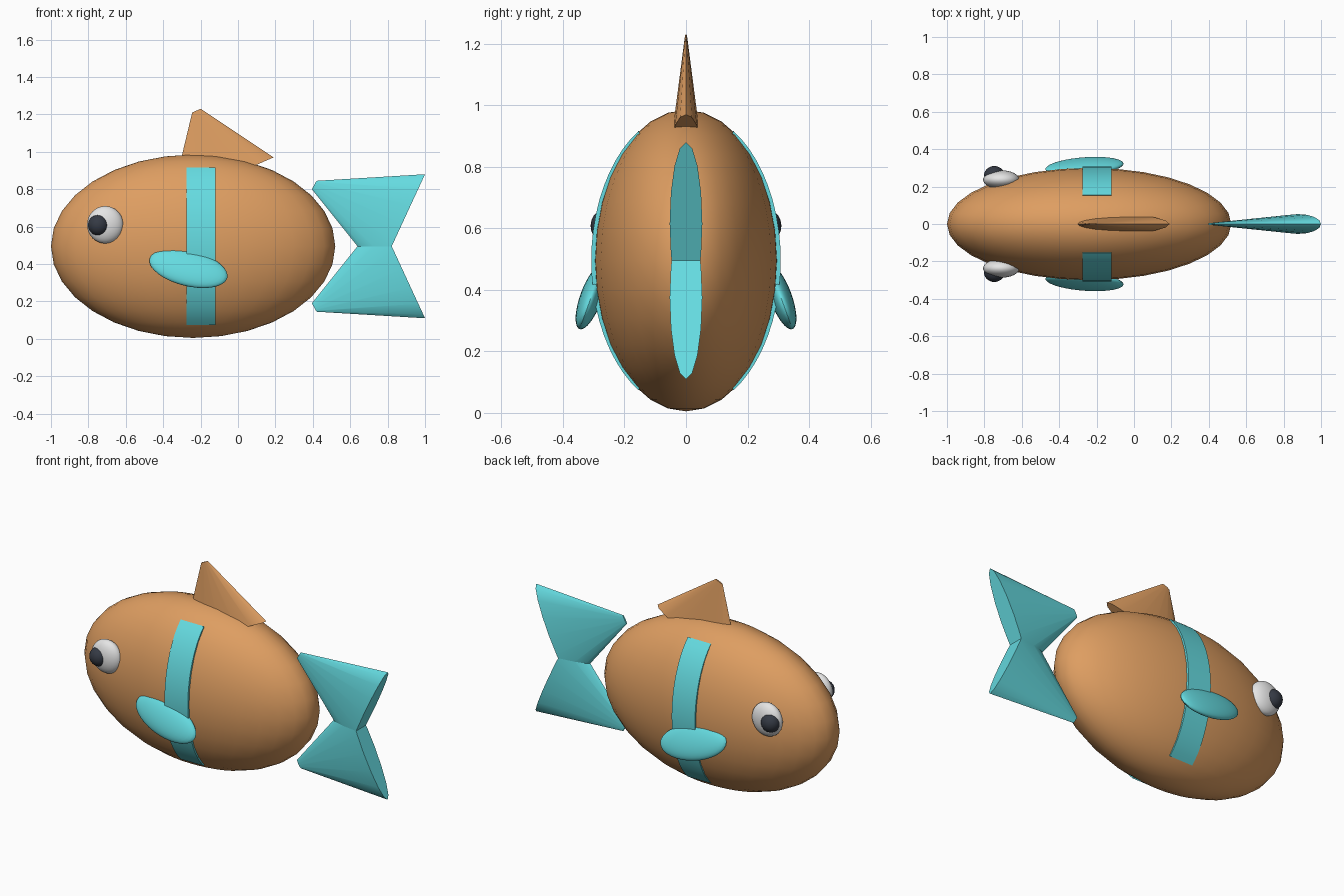
import bpy, bmesh
from math import sin, cos, pi, radians
from mathutils import Matrix, Vector

if "Cube" in bpy.data.objects:
    bpy.data.objects.remove(bpy.data.objects["Cube"])


def material(name, rgb):
    m = bpy.data.materials.new(name)
    m.use_nodes = True
    m.diffuse_color = (*rgb, 1)
    m.node_tree.nodes["Principled BSDF"].inputs["Base Color"].default_value = (*rgb, 1)
    return m


orange = material("orange", (0.73, 0.34, 0.12))
teal = material("teal", (0.13, 0.71, 0.75))
white = material("eye white", (0.78, 0.78, 0.78))
dark = material("pupil dark", (0.035, 0.042, 0.058))


def finish(name, bm, mat):
    bmesh.ops.recalc_face_normals(bm, faces=bm.faces[:])
    mesh = bpy.data.meshes.new(name)
    bm.to_mesh(mesh)
    bm.free()
    mesh.materials.append(mat)
    obj = bpy.data.objects.new(name, mesh)
    bpy.context.collection.objects.link(obj)
    bpy.ops.object.select_all(action="DESELECT")
    obj.select_set(True)
    bpy.context.view_layer.objects.active = obj
    bpy.ops.object.shade_smooth_by_angle(angle=radians(40))
    return obj


def ellipsoid(name, mat, centre, radii, turn=Matrix()):
    bm = bmesh.new()
    bmesh.ops.create_uvsphere(bm, u_segments=32, v_segments=16, radius=1)
    place = Matrix.Translation(centre) @ turn @ Matrix.Diagonal((*radii, 1))
    bmesh.ops.transform(bm, matrix=place, verts=bm.verts[:])
    return finish(name, bm, mat)


def loft_fin(name, mat, base, tip, base_y, tip_y, sides=16):
    """Tapered fin: each end is an ellipse across two (x, z) points."""
    bm = bmesh.new()
    rings = []
    for (p, q), half_y in ((base, base_y), (tip, tip_y)):
        a, b = Vector((p[0], 0, p[1])), Vector((q[0], 0, q[1]))
        mid, axis = (a + b) / 2, (a - b) / 2
        ring = []
        for i in range(sides):
            t = 2 * pi * i / sides
            ring.append(bm.verts.new(mid + axis * cos(t) + Vector((0, half_y * sin(t), 0))))
        rings.append(ring)
        bm.faces.new(ring)
    for i in range(sides):
        j = (i + 1) % sides
        bm.faces.new((rings[0][i], rings[0][j], rings[1][j], rings[1][i]))
    return finish(name, bm, mat)


def stripe(name, side, x0, x1, steps=20):
    """Curved side band wrapped around the body."""
    bm = bmesh.new()
    rows = []
    for i in range(steps + 1):
        t = radians(-60 + 120 * i / steps)
        row = []
        for x, k in ((x0, 1), (x1, 1), (x1, 0.93), (x0, 0.93)):
            row.append(bm.verts.new((x, side * 0.308 * k * cos(t), MID + 0.487 * k * sin(t))))
        rows.append(row)
    for r, s in zip(rows, rows[1:]):
        for i in range(4):
            j = (i + 1) % 4
            bm.faces.new((r[i], r[j], s[j], s[i]))
    bm.faces.new(rows[0])
    bm.faces.new(rows[-1])
    return finish(name, bm, teal)


MID = 0.495

# Body
ellipsoid("body", orange, (-0.24, 0, MID), (0.76, 0.3, 0.49))

# Eyes, side fins and stripes on both sides
for label, side in (("right", -1), ("left", 1)):
    ellipsoid(label + "_eye", white, (-0.71, side * 0.237, 0.61), (0.097, 0.05, 0.1))
    ellipsoid(label + "_pupil", dark, (-0.747, side * 0.258, 0.608), (0.055, 0.052, 0.056))
    tilt = Matrix.Rotation(radians(20 * side), 4, "X") @ Matrix.Rotation(radians(15), 4, "Y")
    ellipsoid(label + "_side_fin", teal, (-0.265, side * 0.308, 0.377), (0.215, 0.036, 0.1), tilt)
    stripe(label + "_stripe", side, -0.275, -0.12)

# Back fin
loft_fin("back_fin", orange, ((0.19, 0.97), (-0.36, 0.73)),
         ((-0.2, 1.23), (-0.245, 1.21)), 0.05, 0.004)

# Tail: two mirrored lobes
for label, up in (("upper", 1), ("lower", -1)):
    def at(x, z):
        return (x, MID + up * (z - MID))
    loft_fin(label + "_tail_fin", teal, (at(1.0, 0.88), at(0.755, 0.35)),
             (at(0.42, 0.845), at(0.395, 0.8)), 0.053, 0.005)
